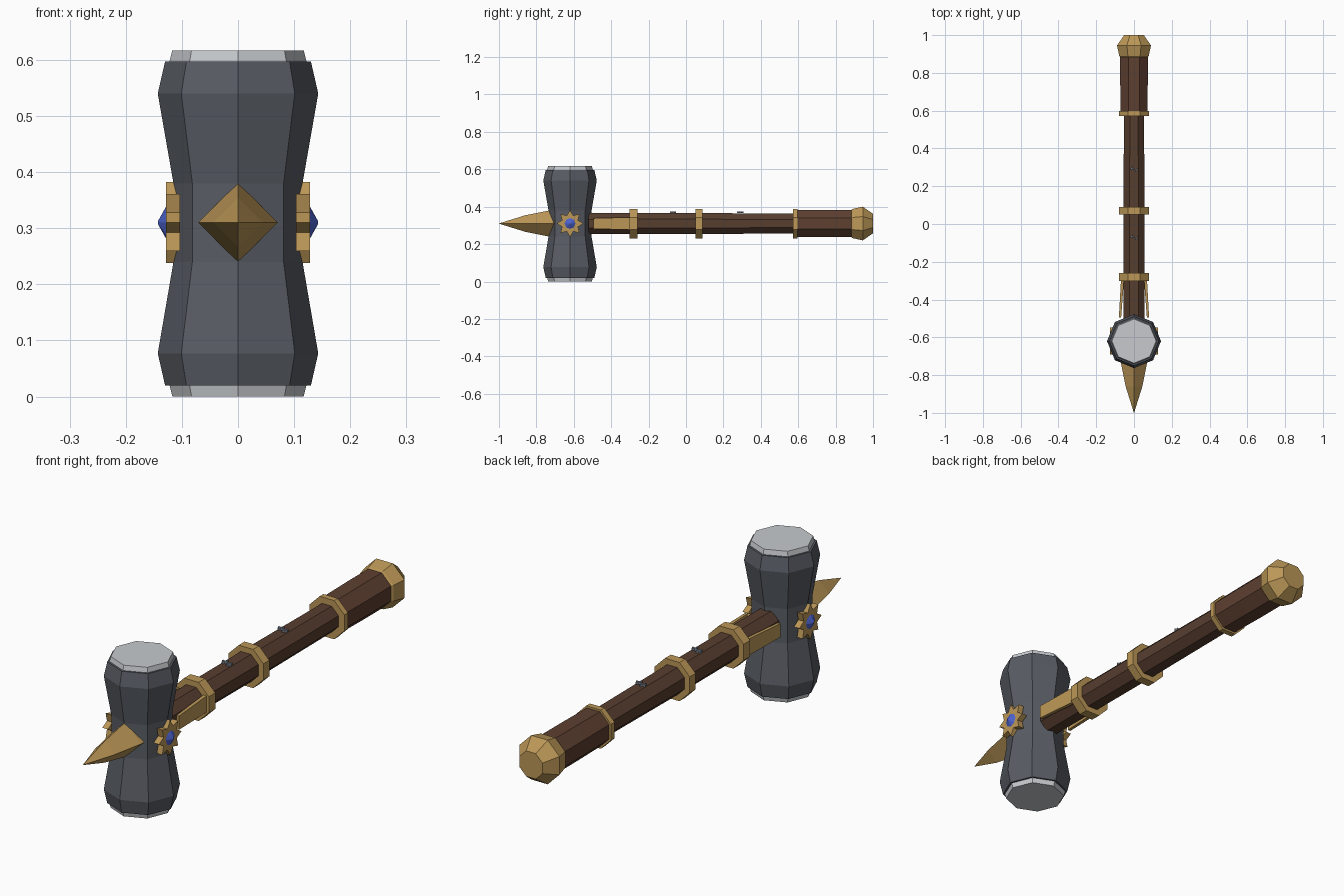
import bpy, math
from mathutils import Vector

if "Cube" in bpy.data.objects:
    bpy.data.objects.remove(bpy.data.objects["Cube"])

HEAD_Y, MID_Z = -0.62, 0.31


def material(name, rgb):
    m = bpy.data.materials.new(name)
    m.diffuse_color = (*rgb, 1)
    m.use_nodes = True
    m.node_tree.nodes["Principled BSDF"].inputs["Base Color"].default_value = m.diffuse_color
    return m


STEEL = material("dark steel", (0.098, 0.107, 0.127))
SILVER = material("pale silver", (0.57, 0.59, 0.62))
GOLD = material("gold", (0.50, 0.31, 0.095))
WOOD = material("dark wood", (0.095, 0.047, 0.028))
LEATHER = material("grip leather", (0.110, 0.050, 0.030))
GEM = material("blue gem", (0.075, 0.125, 0.62))
RUNE = material("rune grey", (0.28, 0.32, 0.38))


def add_mesh(name, verts, faces, mat):
    me = bpy.data.meshes.new(name)
    me.from_pydata([tuple(v) for v in verts], [], faces)
    me.materials.append(mat)
    ob = bpy.data.objects.new(name, me)
    bpy.context.collection.objects.link(ob)
    return ob


def loft(name, rings, mat):
    """Skin closed rings of equal length and cap both ends."""
    n = len(rings[0])
    verts = [v for r in rings for v in r]
    faces = [(i * n + j, i * n + (j + 1) % n, (i + 1) * n + (j + 1) % n, (i + 1) * n + j)
             for i in range(len(rings) - 1) for j in range(n)]
    faces += [tuple(reversed(range(n))), tuple(range(len(verts) - n, len(verts)))]
    return add_mesh(name, verts, faces, mat)


def upright(name, profile, mat):
    """Octagon about the head axis, profile of (z, radius)."""
    return loft(name, [[Vector((r * math.cos(k * math.pi / 4),
                                HEAD_Y + r * math.sin(k * math.pi / 4), z))
                        for k in range(8)] for z, r in profile], mat)


def along(name, profile, mat, sides=8, turn=0.5):
    """Polygon about the handle axis, profile of (y, apothem or radius)."""
    grow = 1 / math.cos(math.pi / sides) if turn else 1
    rings = []
    for y, r in profile:
        a = [2 * math.pi * (k + turn) / sides for k in range(sides)]
        rings.append([Vector((r * grow * math.sin(t), y, MID_Z + r * grow * math.cos(t)))
                      for t in a])
    return loft(name, rings, mat)


# Hammer head with a narrow waist, and pale striking faces
upright("head", [(0.02, 0.13), (0.077, 0.143), (0.24, 0.115),
                 (0.38, 0.115), (0.54, 0.143), (0.597, 0.13)], STEEL)
upright("lower_striking_face", [(0, 0.117), (0.02, 0.122)], SILVER)
upright("upper_striking_face", [(0.597, 0.122), (0.617, 0.117)], SILVER)

# Four-sided front spike
along("spike", [(-1, 0.0005), (-0.86, 0.044), (-0.725, 0.071), (-0.68, 0.071)],
      GOLD, 4, 0)

# Handle, grip and pommel
along("handle", [(-0.52, 0.055), (0.07, 0.056), (0.59, 0.053)], WOOD)
along("grip", [(0.58, 0.071), (0.75, 0.073), (0.90, 0.073)], LEATHER)
along("pommel", [(0.88, 0.07), (0.89, 0.078), (0.945, 0.09), (1.0, 0.052)], GOLD)

# Gold bands
for i, (y, half) in enumerate([(-0.28, 0.021), (0.07, 0.019), (0.585, 0.012)]):
    along(f"band_{i + 1}", [(y - half, 0.079), (y + half, 0.079)], GOLD)

for side, s in (("right", 1), ("left", -1)):
    # Tapered side strap flaring outwards towards the head
    loft(f"{side}_strap",
         [[Vector((s * x, y, MID_Z + z)) for x, z in
           ((x0, -h), (x1, -h), (x1, h), (x0, h))[::s]]
          for y, x0, x1, h in ((-0.495, 0.068, 0.080, 0.028), (-0.28, 0.052, 0.068, 0.034))],
         GOLD)

    # Eight-pointed star plate
    star = [(0.072 if k % 2 == 0 else 0.046, k * math.pi / 8) for k in range(16)]
    loft(f"{side}_star",
         [[Vector((s * x, HEAD_Y + r * math.cos(a), MID_Z + r * math.sin(a)))
           for r, a in star[::s]] for x in (0.103, 0.128)], GOLD)

    # Faceted gem in the star
    loft(f"{side}_gem",
         [[Vector((s * x, HEAD_Y + r * math.cos(k * math.pi / 4),
                   MID_Z + r * math.sin(k * math.pi / 4)))
           for k in range(8)[::s]] for x, r in ((0.12, 0.03), (0.128, 0.029), (0.143, 0.002))],
         GEM)

# Small crossed rune bars on top of the handle
for i, y in enumerate((-0.07, 0.29)):
    for j, (cx, cy, length, ang) in enumerate(
            ((0, 0, 0.05, -0.25), (-0.012, 0.004, 0.026, 1.1), (0.012, -0.004, 0.026, 1.1))):
        d = Vector((math.cos(ang), math.sin(ang), 0)) * length / 2
        w = Vector((-math.sin(ang), math.cos(ang), 0)) * 0.0025
        c = Vector((cx, y + cy, 0))
        loft(f"rune_{i + 1}_bar_{j + 1}",
             [[c + p + Vector((0, 0, z)) for p in (-d - w, d - w, d + w, w - d)]
              for z in (0.366, 0.375)], RUNE)

# Consistent outward normals
import bmesh
for ob in bpy.context.collection.objects:
    bm = bmesh.new()
    bm.from_mesh(ob.data)
    bmesh.ops.recalc_face_normals(bm, faces=bm.faces)
    bm.to_mesh(ob.data)
    bm.free()
